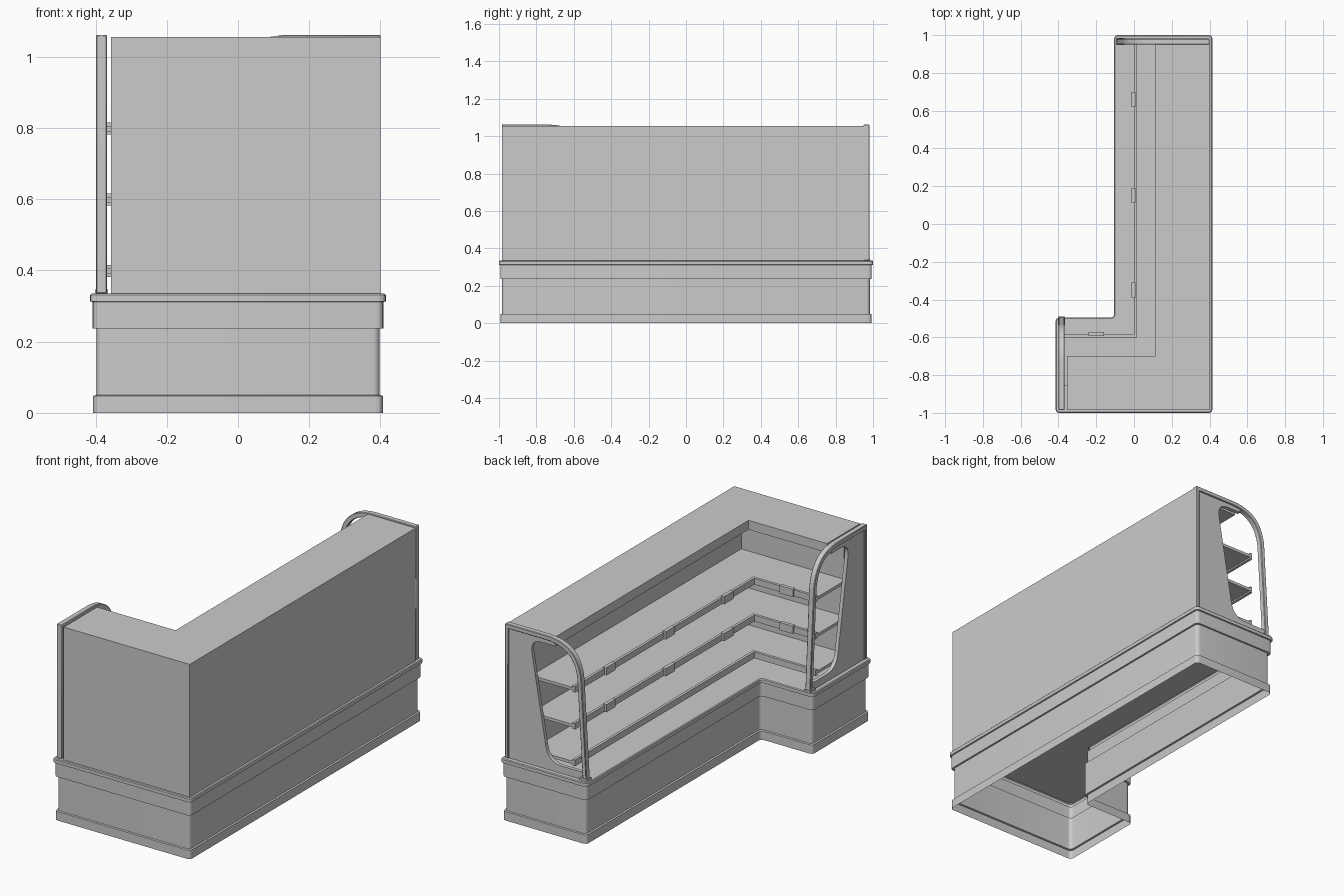
import bpy, bmesh
from mathutils import Vector

if "Cube" in bpy.data.objects:
    bpy.data.objects.remove(bpy.data.objects["Cube"])

grey = bpy.data.materials.new("plain grey")
grey.diffuse_color = (0.6, 0.6, 0.6, 1)
grey.use_nodes = True
grey.node_tree.nodes["Principled BSDF"].inputs["Base Color"].default_value = grey.diffuse_color


def finish(name, bm, smooth=False):
    bmesh.ops.recalc_face_normals(bm, faces=bm.faces)
    me = bpy.data.meshes.new(name)
    bm.to_mesh(me)
    bm.free()
    me.materials.append(grey)
    ob = bpy.data.objects.new(name, me)
    bpy.context.collection.objects.link(ob)
    if smooth:
        bpy.ops.object.select_all(action='DESELECT')
        ob.select_set(True)
        bpy.context.view_layer.objects.active = ob
        bpy.ops.object.shade_smooth_by_angle(angle=0.6)
    return ob


def rounded(points, n=8):
    """Polygon from (x, y[, radius]) corners, rounding those with a radius."""
    out = []
    for i, p in enumerate(points):
        c = Vector(p[:2])
        if len(p) < 3:
            out.append(c)
            continue
        a = Vector(points[i - 1][:2])
        b = Vector(points[(i + 1) % len(points)][:2])
        a = c + (a - c).normalized() * p[2]
        b = c + (b - c).normalized() * p[2]
        for k in range(n + 1):
            t = k / n
            out.append(a * (1 - t) ** 2 + c * 2 * t * (1 - t) + b * t * t)
    return out


def prism(name, poly, low, high, place, smooth=False):
    """Extrude a polygon between two depths; place maps (u, v, depth) to xyz."""
    bm = bmesh.new()
    rings = [[bm.verts.new(place(p[0], p[1], d)) for p in poly] for d in (low, high)]
    for ring in rings:
        bm.faces.new(ring)
    for i in range(len(poly)):
        j = (i + 1) % len(poly)
        bm.faces.new((rings[0][i], rings[0][j], rings[1][j], rings[1][i]))
    return finish(name, bm, smooth)


def flat(u, v, d):
    return (u, v, d)


def box(name, lo, hi):
    poly = [(lo[0], lo[1]), (hi[0], lo[1]), (hi[0], hi[1]), (lo[0], hi[1])]
    return prism(name, poly, lo[2], hi[2], flat)


# base: L outline swept through plinth, body, band and ledge, open underneath
def base_outline(o):
    r = 0.022
    return rounded([(0.415 - o, -1 + o, r), (0.415 - o, 1 - o, r),
                    (-0.105 + o, 1 - o, r), (-0.105 + o, -0.495 - o, r),
                    (-0.415 + o, -0.495 - o, r), (-0.415 + o, -1 + o, r)], 5)


profile = [(0.008, 0), (0.008, 0.048), (0.017, 0.05), (0.017, 0.237),
           (0.007, 0.237), (0.007, 0.311), (0, 0.313), (0, 0.331), (0.004, 0.335)]
bm = bmesh.new()
rings = [[bm.verts.new((p.x, p.y, z)) for p in base_outline(o)] for o, z in profile]
for a, b in zip(rings, rings[1:]):
    for i in range(len(a)):
        j = (i + 1) % len(a)
        bm.faces.new((a[i], a[j], b[j], b[i]))
bm.faces.new(rings[-1])
finish("base_and_deck", bm, True)

# upper cabinet: L strips measured inward from the outer walls
OX, OY = 0.40, -0.985


def strip(name, d1, d2, z0, z1, xend=-0.356, yend=0.951):
    poly = [(OX - d1, yend), (OX - d1, OY + d1), (xend, OY + d1),
            (xend, OY + d2), (OX - d2, OY + d2), (OX - d2, yend)]
    return prism(name, poly, z0, z1, flat)


strip("back_wall", 0, 0.14, 0.335, 1.01)
strip("canopy", 0, 0.285, 1.005, 1.055)

# three shelves with front lips and price holders
for k, z in enumerate((0.40, 0.60, 0.80)):
    strip(f"shelf_{k}", 0.13, 0.388, z - 0.01, z + 0.006, -0.368)
    strip(f"shelf_lip_{k}", 0.385, 0.40, z - 0.018, z + 0.016, -0.368)
    if k:
        for y in (-0.35, 0.15, 0.66):
            box(f"price_holder_{k}", (-0.012, y - 0.04, z - 0.018), (0.008, y + 0.04, z + 0.024))
        box(f"price_holder_side_{k}", (-0.24, -0.593, z - 0.018), (-0.16, -0.573, z + 0.024))

# end panels with a large opening, bordered by a bent frame
panel = rounded([(0.005, 0.335), (0.475, 0.335), (0.470, 0.375),
                 (0.255, 0.375, 0.085), (0.145, 1.015, 0.075),
                 (0.30, 1.015), (0.30, 1.045), (0.005, 1.045)])
outer = rounded([(0, 0.335), (0, 1.062), (0.447, 1.062, 0.2), (0.49, 0.335)], 12)
inner = rounded([(0.02, 0.335), (0.02, 1.038), (0.424, 1.038, 0.18), (0.466, 0.335)], 12)
# the open ends must stay straight, so both paths only round the bent corner
frame = outer + inner[::-1]
foot = [(0.45, 0.335), (0.495, 0.335), (0.495, 0.347), (0.45, 0.347)]


def far_end(u, z, t):
    return (OX - u, 0.95 + t, z)


def left_end(u, z, t):
    return (-0.368 - t, OY + u, z)


for side, place in (("far", far_end), ("left", left_end)):
    prism(f"{side}_end_panel", panel, 0.004, 0.024, place, True)
    ob = prism(f"{side}_end_frame", frame, 0, 0.031, place, True)
    bev = ob.modifiers.new("soft_edges", 'BEVEL')
    bev.width = 0.003
    bev.segments = 1
    prism(f"{side}_frame_foot", foot, -0.003, 0.034, place)
